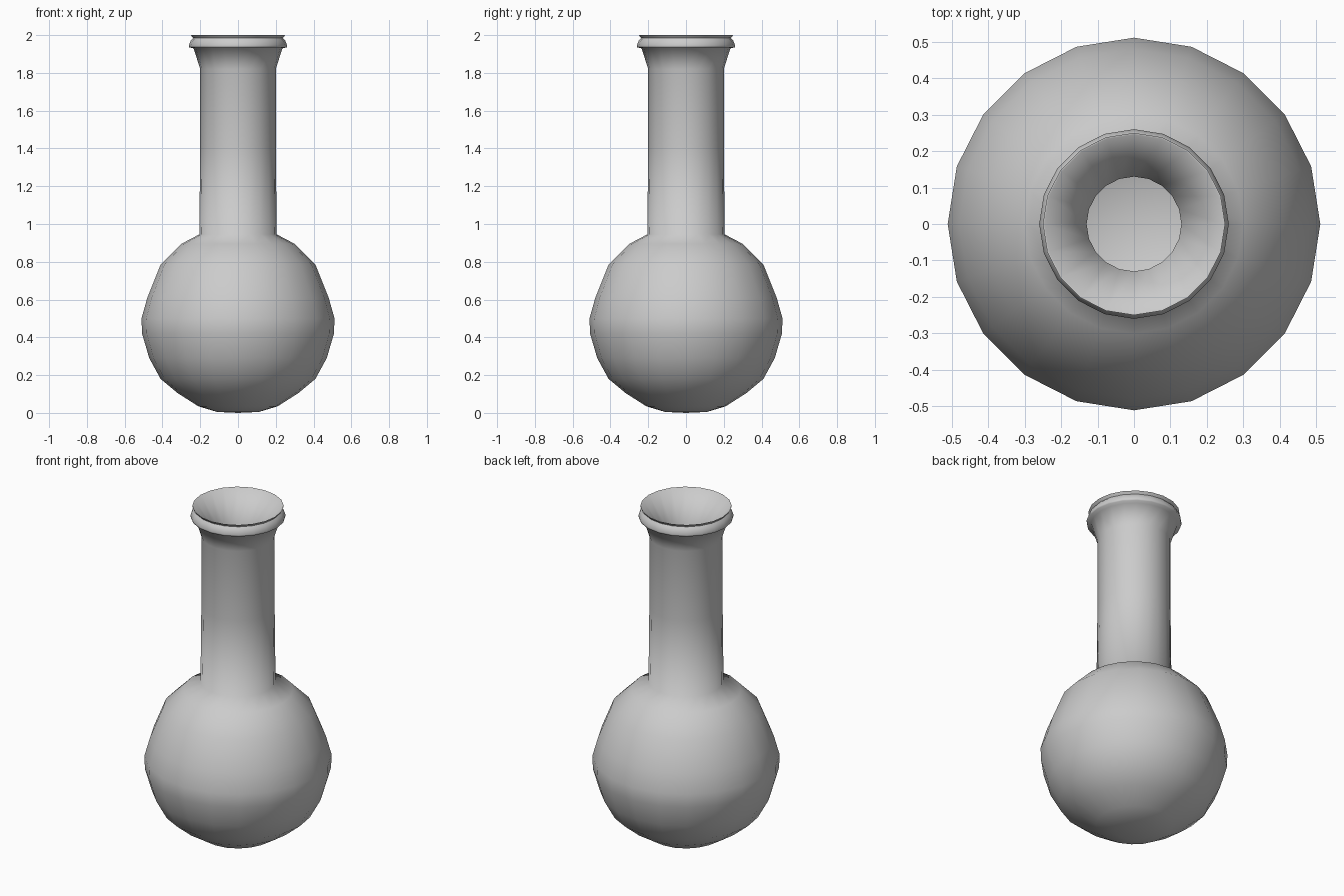
import bpy, bmesh, math

if "Cube" in bpy.data.objects:
    bpy.data.objects.remove(bpy.data.objects["Cube"])

SIDES = 20


def lathe(name, profile):
    """Spin a (radius, height) profile around z; zero radius ends become poles."""
    bm = bmesh.new()
    rings = []
    for r, z in profile:
        if r == 0:
            rings.append([bm.verts.new((0, 0, z))] * SIDES)
        else:
            rings.append([bm.verts.new((r * math.cos(math.tau * i / SIDES),
                                        r * math.sin(math.tau * i / SIDES), z))
                          for i in range(SIDES)])
    for a, b in zip(rings, rings[1:]):
        for i in range(SIDES):
            j = (i + 1) % SIDES
            bm.faces.new(list(dict.fromkeys((a[i], a[j], b[j], b[i]))))
    bmesh.ops.recalc_face_normals(bm, faces=bm.faces)
    mesh = bpy.data.meshes.new(name)
    bm.to_mesh(mesh)
    bm.free()
    obj = bpy.data.objects.new(name, mesh)
    bpy.context.collection.objects.link(obj)
    bpy.context.view_layer.objects.active = obj
    obj.select_set(True)
    bpy.ops.object.shade_smooth_by_angle(angle=math.radians(75))
    obj.select_set(False)
    return obj


# Outer skin: base, round belly, straight neck and flare
outer = [(0, 0), (0.11, 0.005), (0.21, 0.035), (0.32, 0.105), (0.41, 0.18),
         (0.47, 0.29), (0.508, 0.42), (0.511, 0.5), (0.48, 0.61),
         (0.41, 0.785), (0.30, 0.895), (0.205, 0.945),
         (0.2, 1.4), (0.2, 1.82), (0.235, 1.93)]
# Beaded collar, groove and top lip
rim = [(0.258, 1.935), (0.26, 1.945), (0.25, 1.972), (0.238, 1.985),
       (0.25, 2.0), (0.245, 2.0)]
# Funnel mouth, narrow throat and hollow belly
inner = [(0.13, 1.84), (0.13, 0.9), (0.25, 0.84), (0.36, 0.73), (0.44, 0.52),
         (0.43, 0.38), (0.34, 0.2), (0.19, 0.09), (0, 0.06)]

lathe("flask", outer + rim + inner)
